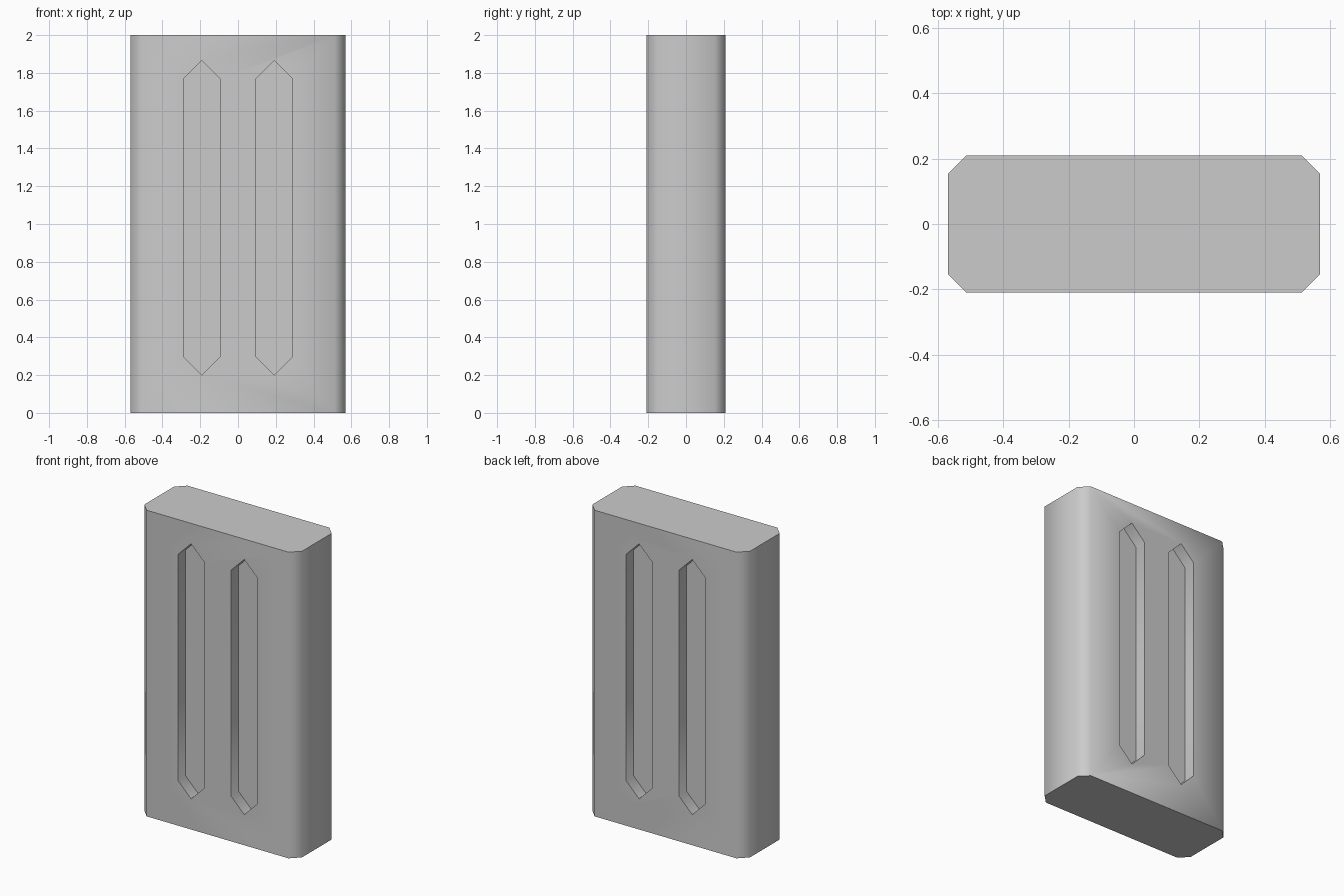
import bpy, bmesh
from math import radians

if "Cube" in bpy.data.objects:
    bpy.data.objects.remove(bpy.data.objects["Cube"])


def add_prism(bm, bottom, top):
    """Close two matching outlines into a solid prism."""
    a = [bm.verts.new(p) for p in bottom]
    b = [bm.verts.new(p) for p in top]
    bm.faces.new(a)
    bm.faces.new(b)
    for i in range(len(a)):
        j = (i + 1) % len(a)
        bm.faces.new((a[i], a[j], b[j], b[i]))


def finish(bm, name):
    bmesh.ops.recalc_face_normals(bm, faces=bm.faces)
    mesh = bpy.data.meshes.new(name)
    bm.to_mesh(mesh)
    bm.free()
    obj = bpy.data.objects.new(name, mesh)
    bpy.context.collection.objects.link(obj)
    return obj


# Slab with chamfered vertical corners
W, D, C, H = 0.57, 0.21, 0.057, 2.0
outline = [(W, -D + C), (W, D - C), (W - C, D), (-W + C, D),
           (-W, D - C), (-W, -D + C), (-W + C, -D), (W - C, -D)]
bm = bmesh.new()
add_prism(bm, [(x, y, 0) for x, y in outline], [(x, y, H) for x, y in outline])
slab = finish(bm, "grooved_slab")

# Pointed grooves, two on the front and two on the back
R, DEPTH = 0.096, 0.079
groove = [(0, 0.2), (R, 0.296), (R, 1.77), (0, 1.866), (-R, 1.77), (-R, 0.296)]
bm = bmesh.new()
for cx in (-0.192, 0.192):
    for side in (-1, 1):
        add_prism(bm, *[[(cx + x, side * y, z) for x, z in groove]
                        for y in (D - DEPTH, D + 0.1)])
cutter = finish(bm, "groove_cutter")
cutter.hide_render = True

# Carve the grooves and discard the cutter
cut = slab.modifiers.new("grooves", 'BOOLEAN')
cut.operation = 'DIFFERENCE'
cut.solver = 'EXACT'
cut.object = cutter
bpy.context.view_layer.objects.active = slab
slab.select_set(True)
bpy.ops.object.modifier_apply(modifier=cut.name)
bpy.data.objects.remove(cutter)

# Soft chamfers, crisp ends and groove rims
bpy.ops.object.shade_smooth_by_angle(angle=radians(50))
